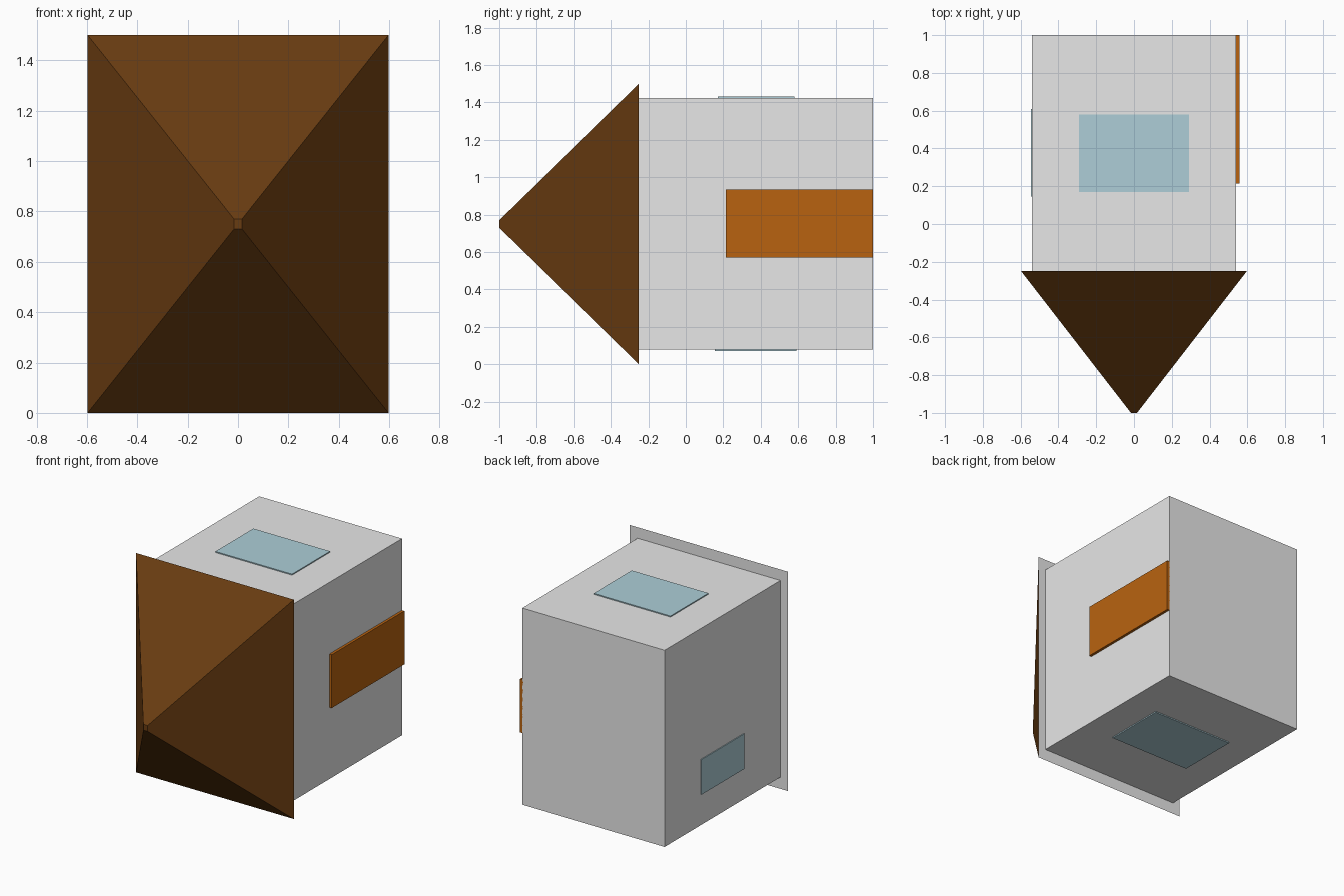
import bpy, bmesh

if "Cube" in bpy.data.objects:
    bpy.data.objects.remove(bpy.data.objects["Cube"])


def material(name, rgb):
    m = bpy.data.materials.new(name)
    m.diffuse_color = (*rgb, 1)
    m.use_nodes = True
    m.node_tree.nodes["Principled BSDF"].inputs["Base Color"].default_value = m.diffuse_color
    return m


GREY = material("wall grey", (0.8, 0.8, 0.8))
BROWN = material("roof brown", (0.141, 0.045, 0.0056))
ORANGE = material("door orange", (0.485, 0.124, 0.0052))
GLASS = material("window blue", (0.418, 0.617, 0.679))


def finish(name, bm, *mats):
    bmesh.ops.recalc_face_normals(bm, faces=bm.faces)
    mesh = bpy.data.meshes.new(name)
    bm.to_mesh(mesh)
    bm.free()
    for m in mats:
        mesh.materials.append(m)
    ob = bpy.data.objects.new(name, mesh)
    bpy.context.collection.objects.link(ob)
    return ob


def box(name, xs, ys, zs, mat):
    bm = bmesh.new()
    bmesh.ops.create_cube(bm, size=1)
    for v in bm.verts:
        v.co = [r[0] if c < 0 else r[1] for c, r in zip(v.co, (xs, ys, zs))]
    return finish(name, bm, mat)


# House body, lying on its side
box("walls", (-0.54, 0.54), (-0.25, 1.0), (0.08, 1.425), GREY)

# Pyramid roof pointing to the front, with a tiny blunt tip
bm = bmesh.new()
bmesh.ops.create_cube(bm, size=2)
for v in bm.verts:
    tip = v.co.y < 0
    hx, hz = (0.016, 0.02) if tip else (0.597, 0.75)
    v.co = (v.co.x * hx, -1.0 if tip else -0.25, 0.75 + v.co.z * hz)
roof = finish("roof", bm, BROWN, GREY)
for p in roof.data.polygons:  # grey underside
    p.material_index = 1 if p.normal.y > 0.9 else 0

# Door on the right wall
box("door", (0.535, 0.558), (0.215, 1.0), (0.57, 0.935), ORANGE)

# Windows on the other three walls
box("upper_window", (-0.29, 0.29), (0.17, 0.58), (1.424, 1.432), GLASS)
box("lower_window", (-0.31, 0.31), (0.155, 0.59), (0.072, 0.081), GLASS)
box("left_window", (-0.546, -0.539), (0.145, 0.61), (0.29, 0.53), GLASS)
